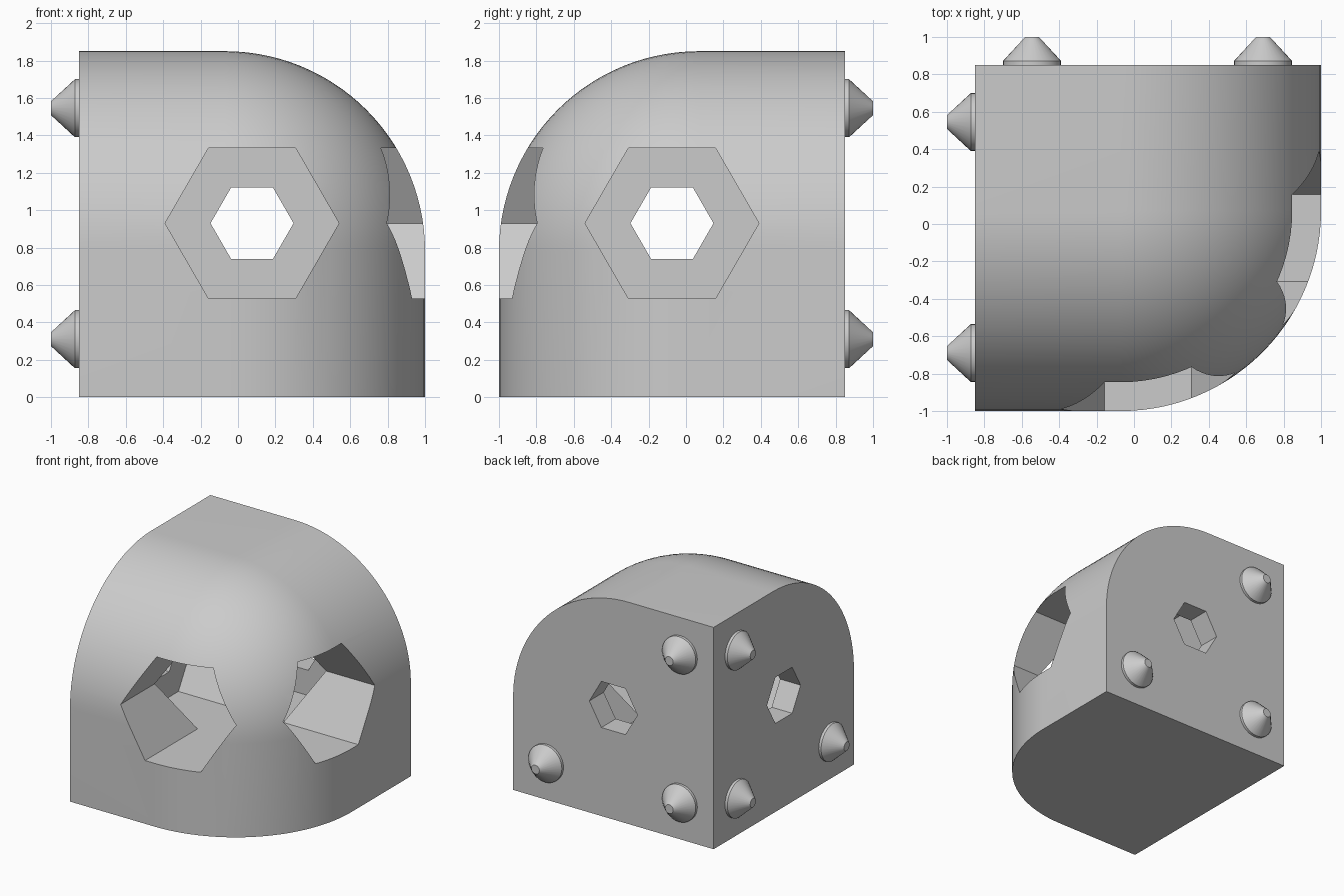
import bpy, bmesh
from math import cos, sin, tau, radians

cube = bpy.data.objects.get("Cube")
if cube:
    bpy.data.objects.remove(cube, do_unlink=True)

gray = bpy.data.materials.new("light_gray")
gray.use_nodes = True
color = (0.6, 0.6, 0.6, 1)
gray.diffuse_color = color
gray.node_tree.nodes["Principled BSDF"].inputs["Base Color"].default_value = color


def make(name, bm):
    bmesh.ops.recalc_face_normals(bm, faces=bm.faces)
    mesh = bpy.data.meshes.new(name)
    bm.to_mesh(mesh)
    bm.free()
    mesh.materials.append(gray)
    ob = bpy.data.objects.new(name, mesh)
    bpy.context.collection.objects.link(ob)
    return ob


def turned(name, profile, cx, cz, sides, swap):
    """Solid along y from (radius, y) pairs; swap mirrors it onto the x axis."""
    bm = bmesh.new()
    rings = []
    for r, y in profile:
        ring = []
        for i in range(sides):
            a = tau * i / sides
            x, z = cx + r * cos(a), cz + r * sin(a)
            ring.append(bm.verts.new((-y, -x, z) if swap else (x, y, z)))
        rings.append(ring)
    for a, b in zip(rings, rings[1:]):
        for i in range(sides):
            j = (i + 1) % sides
            bm.faces.new((a[i], a[j], b[j], b[i]))
    bm.faces.new(rings[0])
    bm.faces.new(rings[-1])
    return make(name, bm)


def smooth(ob):
    bpy.ops.object.select_all(action="DESELECT")
    ob.select_set(True)
    bpy.context.view_layer.objects.active = ob
    bpy.ops.object.shade_smooth_by_angle(angle=radians(30))


# Block with three edges rounded into a ball corner
SIZE, ROUND = 1.85, 1.07
bm = bmesh.new()
bmesh.ops.create_cube(bm, size=SIZE)
bmesh.ops.translate(bm, verts=bm.verts, vec=(0.075, -0.075, SIZE / 2))
corner = max(bm.verts, key=lambda v: v.co.x - v.co.y + v.co.z)
bmesh.ops.bevel(bm, geom=list(corner.link_edges), offset=ROUND,
                offset_type="OFFSET", segments=28, profile=0.5,
                affect="EDGES")
block = make("rounded_block", bm)

# Crossing hexagonal sockets, each with a smaller hole through its end wall
cutters = []
for swap in (False, True):
    cutters.append(turned("socket_cutter", [(0.465, -1.3), (0.465, 0.66)],
                          0.075, 0.93, 6, swap))
    cutters.append(turned("hole_cutter", [(0.222, 0.4), (0.222, 1.1)],
                          0.075, 0.93, 6, swap))
bpy.context.view_layer.objects.active = block
for cutter in cutters:
    cutter.hide_render = True
    mod = block.modifiers.new("cut", "BOOLEAN")
    mod.operation = "DIFFERENCE"
    mod.solver = "EXACT"
    mod.object = cutter
    bpy.ops.object.modifier_apply(modifier=mod.name)
for cutter in cutters:
    bpy.data.objects.remove(cutter, do_unlink=True)
smooth(block)

# Conical studs on the back and right faces
stud = [(0.155, 0.84), (0.155, 0.872), (0.037, 1.0)]
for side, swap in (("back", False), ("right", True)):
    for label, x, z in (("upper", -0.545, 1.545), ("lower", -0.545, 0.31),
                        ("outer", 0.69, 0.31)):
        smooth(turned(f"{side}_{label}_stud", stud, x, z, 32, swap))
